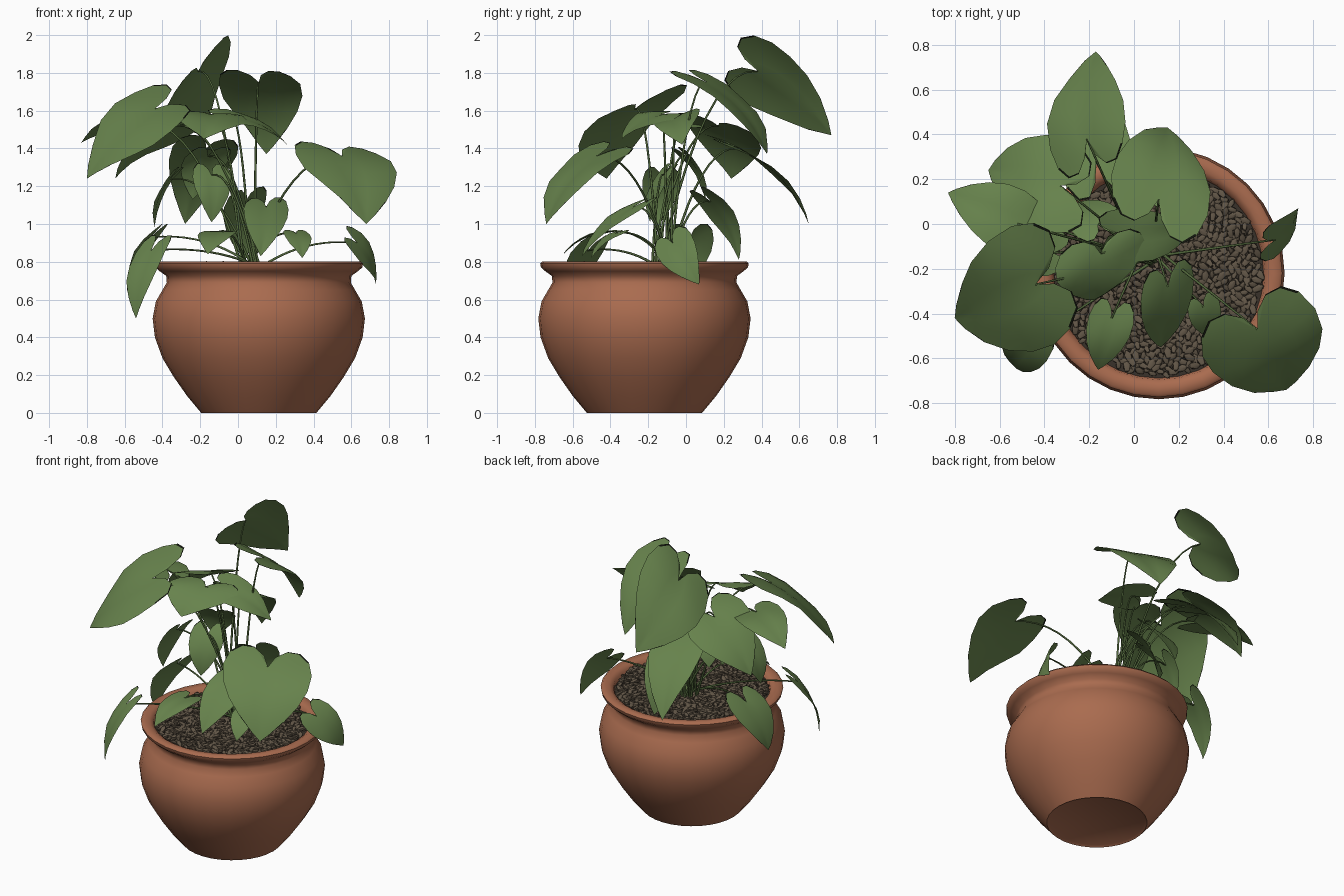
import bpy, bmesh, math, random
from mathutils import Vector, Matrix

random.seed(4)
if "Cube" in bpy.data.objects:
    bpy.data.objects.remove(bpy.data.objects["Cube"])


def material(name, rgb):
    mat = bpy.data.materials.new(name)
    mat.use_nodes = True
    colour = (*rgb, 1)
    mat.diffuse_color = colour
    shader = mat.node_tree.nodes["Principled BSDF"]
    shader.inputs["Base Color"].default_value = colour
    shader.inputs["Roughness"].default_value = 0.8
    return mat


TERRACOTTA = material("terracotta", (0.4, 0.148, 0.078))
LEAF = material("leaf green", (0.135, 0.225, 0.073))
EDGE = material("dark leaf edge", (0.006, 0.008, 0.004))
STEM = material("stem green", (0.085, 0.14, 0.045))
PEBBLE = material("brown pebble", (0.12, 0.092, 0.062))
SOIL = material("dark soil", (0.04, 0.031, 0.023))

POT_CENTRE = Vector((0.11, -0.22, 0))
CROWN = Vector((0.07, -0.13, 0.77))


def finish(name, bm, mats, angle=50):
    """Turn a bmesh into a smooth shaded object."""
    mesh = bpy.data.meshes.new(name)
    bm.to_mesh(mesh)
    bm.free()
    for mat in mats:
        mesh.materials.append(mat)
    obj = bpy.data.objects.new(name, mesh)
    bpy.context.collection.objects.link(obj)
    bpy.ops.object.select_all(action="DESELECT")
    obj.select_set(True)
    bpy.context.view_layer.objects.active = obj
    bpy.ops.object.shade_smooth_by_angle(angle=math.radians(angle))


def lathe(name, profile, mat, sides=32):
    """Spin a radius and height profile round the pot axis."""
    bm = bmesh.new()
    verts = [bm.verts.new((r, 0, z)) for r, z in profile]
    edges = [bm.edges.new(pair) for pair in zip(verts, verts[1:])]
    bmesh.ops.spin(bm, geom=verts + edges, axis=(0, 0, 1), cent=(0, 0, 0),
                   steps=sides, angle=math.tau)
    bmesh.ops.remove_doubles(bm, verts=bm.verts, dist=0.0005)
    bmesh.ops.recalc_face_normals(bm, faces=bm.faces)
    bmesh.ops.translate(bm, verts=bm.verts, vec=POT_CENTRE)
    finish(name, bm, [mat])


# Pot with a flared rim and a slightly hollow foot
lathe("pot", [(0, 0.015), (0.29, 0.01), (0.305, 0), (0.38, 0.09),
              (0.45, 0.19), (0.51, 0.29), (0.55, 0.4), (0.562, 0.5),
              (0.545, 0.59), (0.51, 0.65), (0.487, 0.69), (0.49, 0.725),
              (0.525, 0.75), (0.548, 0.77), (0.552, 0.79), (0.54, 0.802),
              (0.5, 0.8), (0.475, 0.785), (0.465, 0.74)], TERRACOTTA)
lathe("soil", [(0, 0.765), (0.468, 0.76)], SOIL)

# Pebbles scattered evenly over the soil in a spiral
bm = bmesh.new()
COUNT = 850
for i in range(COUNT):
    radius = 0.455 * math.sqrt((i + 0.5) / COUNT)
    turn = i * math.pi * (3 - math.sqrt(5))
    spot = POT_CENTRE + Vector((radius * math.cos(turn), radius * math.sin(turn),
                                random.uniform(0.768, 0.786)))
    size = random.uniform(0.8, 1.25)
    shape = Matrix.Diagonal((0.028 * size, 0.015 * size, 0.013 * size, 1))
    spin = Matrix.Rotation(random.uniform(0, math.pi), 4, "Z")
    tilt = Matrix.Rotation(random.uniform(-0.45, 0.45), 4, "Y")
    bmesh.ops.create_icosphere(bm, subdivisions=1, radius=1,
                               matrix=Matrix.Translation(spot) @ spin @ tilt @ shape)
finish("pebbles", bm, [PEBBLE], 40)

# Half outline of a heart-shaped leaf: along the midrib, across, midrib partner
HEART = [(0, 0, 0), (-0.16, 0.13, 0), (-0.27, 0.38, 0), (-0.27, 0.66, 0.03),
         (-0.16, 0.88, 0.1), (0.04, 1, 0.2), (0.27, 0.96, 0.35),
         (0.5, 0.78, 0.52), (0.72, 0.5, 0.7), (0.9, 0.2, 0.87), (1, 0, 1)]
ACROSS = (0, 0.25, 0.5, 0.75, 0.96, 1)
stems = bpy.data.curves.new("stems", "CURVE")
stems.dimensions = "3D"
stems.bevel_depth = 0.0058
stems.bevel_resolution = 1


def stem(end):
    """Arching stalk from the crown of the plant to a leaf."""
    angle = random.uniform(0, math.tau)
    start = CROWN + 0.05 * Vector((math.cos(angle), math.sin(angle), 0))
    bend = start.lerp(end, 0.45)
    bend.z = end.z + 0.03
    spline = stems.splines.new("POLY")
    spline.points.add(10)
    for i, point in enumerate(spline.points):
        t = i / 10
        spot = start.lerp(bend, t).lerp(bend.lerp(end, t), t)
        point.co = (*spot, 1)
        point.radius = 1.25 - 0.5 * t


def leaf(name, base, tip, side, arch=0.1, fold=0.1):
    """Heart leaf from stalk to tip; side is the half width vector."""
    base, tip, side = Vector(base), Vector(tip), Vector(side)
    run = tip - base
    normal = side.cross(run).normalized()
    if normal.z < 0:
        normal.negate()
    phase = random.uniform(0, math.tau)

    def place(u, v):
        hump = arch * 4 * u * (1 - u) * run.length
        trough = fold * side.length * (abs(v) - 1.2 * v * v)
        wave = 0.05 * side.length * abs(v) * math.sin(6 * u + 2 * v + phase)
        return base + run * u + side * v + normal * (hump + trough + wave)

    bm = bmesh.new()
    for hand in (-1, 1):
        rows = []
        for along, across, rib in HEART:
            rows.append([bm.verts.new(place(rib + (along - rib) * t, hand * across * t))
                         for t in ACROSS])
        for i, (a, b) in enumerate(zip(rows, rows[1:])):
            for k in range(len(ACROSS) - 1):
                face = bm.faces.new((a[k], a[k + 1], b[k + 1], b[k]))
                # Withered border round the lobes and the tip
                if ACROSS[k] > 0.9 and (i < 4 or i > 7):
                    face.material_index = 1
    bmesh.ops.remove_doubles(bm, verts=bm.verts, dist=0.0008)
    bmesh.ops.dissolve_degenerate(bm, edges=bm.edges, dist=0.0005)
    bmesh.ops.recalc_face_normals(bm, faces=bm.faces)
    if sum((f.normal.dot(normal) for f in bm.faces)) < 0:
        bmesh.ops.reverse_faces(bm, faces=bm.faces)
    finish(name, bm, [LEAF, EDGE], 80)
    stem(base)


# Large upper leaves
leaf("front_left_leaf", (0.55, -0.47, 1.36), (0.68, -0.74, 1.0), (0.25, 0.11, -0.02))
leaf("top_back_leaf", (-0.21, 0.38, 1.81), (-0.17, 0.77, 1.47), (0.17, 0.06, 0.165), 0.08)
leaf("back_left_leaf", (0.11, 0.11, 1.75), (0.15, 0.43, 1.37), (0.215, -0.09, 0))
leaf("back_right_leaf", (-0.33, 0.17, 1.52), (-0.65, 0.24, 1.24), (0.04, 0.21, -0.06))
leaf("back_low_leaf", (-0.17, 0.28, 1.4), (-0.28, 0.65, 1.0), (0.17, 0.04, -0.02))
leaf("right_leaf", (-0.52, 0, 1.54), (-0.83, 0.14, 1.43), (0.05, 0.14, -0.02))
leaf("front_right_leaf", (-0.44, -0.27, 1.61), (-0.8, -0.42, 1.24), (0.1, -0.26, -0.11), 0.08)

# Middle leaves
leaf("centre_leaf", (-0.04, -0.05, 1.57), (0.26, -0.02, 1.42), (0.03, -0.12, -0.04))
leaf("centre_front_leaf", (-0.15, -0.13, 1.58), (-0.18, -0.34, 1.45), (0.2, 0.06, -0.02))
leaf("inner_leaf", (-0.14, -0.12, 1.26), (-0.14, -0.19, 1.01), (0.1, 0.04, 0))
leaf("inner_back_leaf", (-0.16, 0, 1.36), (-0.24, 0.1, 1.13), (0.12, 0.03, 0))
leaf("inner_right_leaf", (-0.36, -0.13, 1.24), (-0.44, -0.16, 0.98), (0.02, 0.1, 0))

# Low leaves near and over the rim
leaf("low_front_leaf", (0.15, -0.28, 1.09), (0.12, -0.55, 0.83), (0.12, 0.05, 0), 0.07)
leaf("low_back_leaf", (0.04, 0.13, 1.12), (0.04, 0.28, 0.81), (0.11, 0.06, 0.02))
leaf("low_front_right_leaf", (-0.1, -0.42, 0.96), (-0.16, -0.65, 0.84), (0.1, -0.02, 0))
leaf("small_front_leaf", (0.31, -0.37, 0.95), (0.34, -0.5, 0.82), (0.07, 0.03, 0))
leaf("hanging_left_leaf", (0.63, -0.07, 0.9), (0.73, 0.07, 0.68), (0.015, 0.09, 0.06))
leaf("hanging_right_leaf", (-0.46, 0.02, 0.93), (-0.58, -0.04, 0.62), (0.03, 0.13, 0))
leaf("hanging_front_leaf", (-0.46, -0.52, 0.86), (-0.54, -0.63, 0.5), (0.08, -0.08, 0))

# Stems gathered into one mesh
stem_object = bpy.data.objects.new("stems", stems)
bpy.context.collection.objects.link(stem_object)
stems.materials.append(STEM)
bpy.ops.object.select_all(action="DESELECT")
stem_object.select_set(True)
bpy.context.view_layer.objects.active = stem_object
bpy.ops.object.convert(target="MESH")
